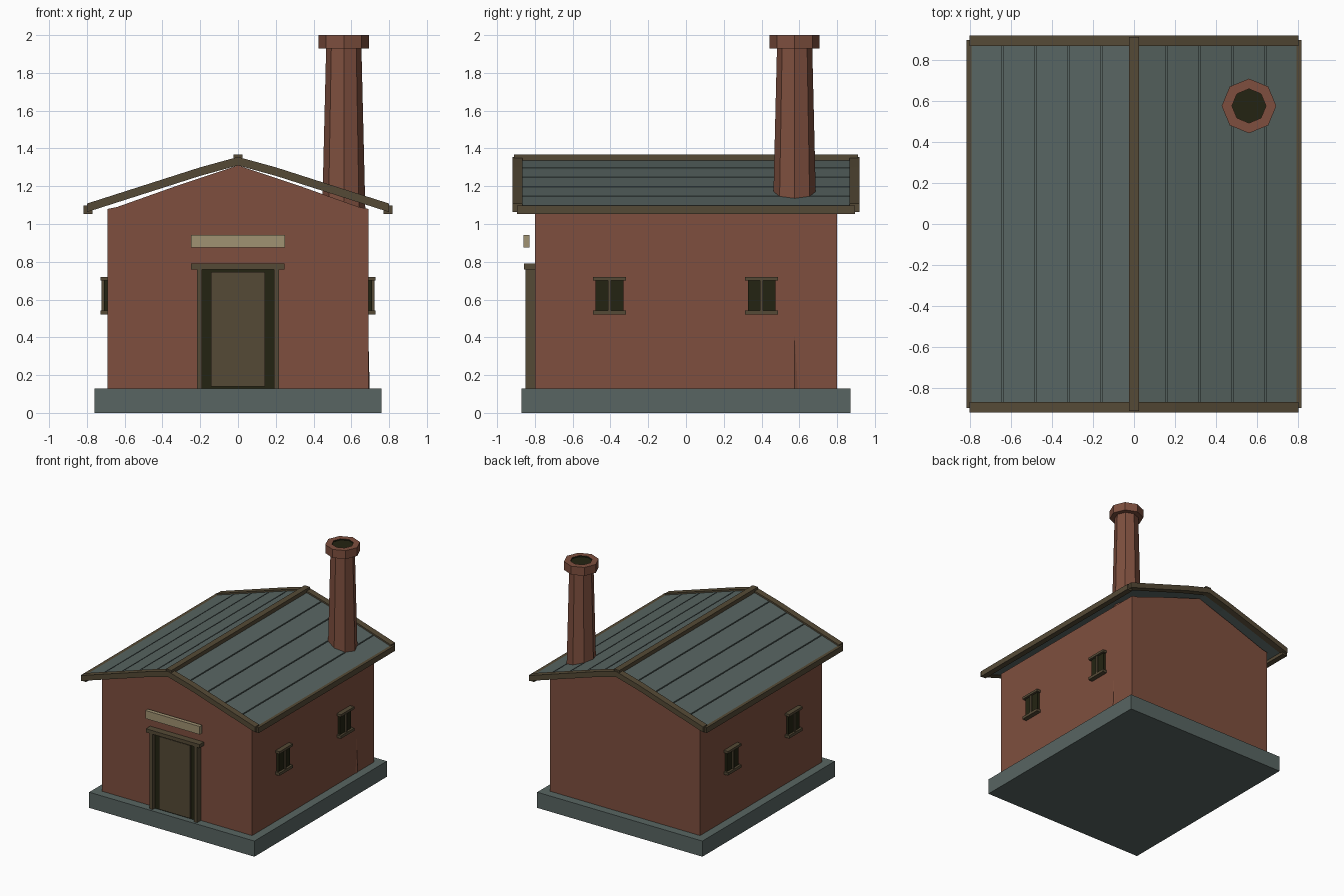
import bpy, bmesh, math

if "Cube" in bpy.data.objects:
    bpy.data.objects.remove(bpy.data.objects["Cube"])


def mat(name, r, g, b):
    lin = lambda c: (c / 255 / 12.92) if c < 11 else ((c / 255 + 0.055) / 1.055) ** 2.4
    m = bpy.data.materials.new(name)
    m.diffuse_color = (lin(r), lin(g), lin(b), 1)
    m.use_nodes = True
    m.node_tree.nodes["Principled BSDF"].inputs["Base Color"].default_value = m.diffuse_color
    return m


BRICK = mat("brick red", 126, 79, 62)
SLATE = mat("slate grey", 88, 101, 98)
WOOD = mat("dark wood", 85, 74, 54)
DARK = mat("near black", 36, 36, 18)
TAN = mat("pale tan", 160, 146, 114)


def finish(name, bm, *mats):
    bmesh.ops.recalc_face_normals(bm, faces=bm.faces)
    me = bpy.data.meshes.new(name)
    bm.to_mesh(me)
    bm.free()
    for m in mats:
        me.materials.append(m)
    ob = bpy.data.objects.new(name, me)
    bpy.context.collection.objects.link(ob)
    return ob


def prism(name, pts, y0, y1, m):
    """Extrude an (x, z) outline along y."""
    bm = bmesh.new()
    f = bm.faces.new([bm.verts.new((x, y0, z)) for x, z in pts])
    r = bmesh.ops.extrude_face_region(bm, geom=[f])
    vs = [v for v in r["geom"] if isinstance(v, bmesh.types.BMVert)]
    bmesh.ops.translate(bm, vec=(0, y1 - y0, 0), verts=vs)
    return finish(name, bm, m)


def box(name, x0, x1, y0, y1, z0, z1, m):
    return prism(name, [(x0, z0), (x1, z0), (x1, z1), (x0, z1)], y0, y1, m)


def cone(name, r0, r1, z0, z1, m, *more):
    bm = bmesh.new()
    bmesh.ops.create_cone(bm, cap_ends=True, segments=8, radius1=r0, radius2=r1, depth=z1 - z0)
    bmesh.ops.translate(bm, vec=(0.56, 0.575, (z0 + z1) / 2), verts=bm.verts)
    if more:  # dark flue opening inset in the top face
        top = max(bm.faces, key=lambda f: f.calc_center_median().z)
        bmesh.ops.inset_region(bm, faces=[top], thickness=0.05)
        top.material_index = 1
        for f in bmesh.ops.extrude_discrete_faces(bm, faces=[top])["faces"]:
            f.material_index = 1
            bmesh.ops.translate(bm, vec=(0, 0, -0.01), verts=f.verts)
    return finish(name, bm, m, *more)


# Plinth and walls with gable ends
box("plinth", -0.76, 0.76, -0.87, 0.87, 0, 0.13, SLATE)
half = [(0.69, 0.13), (0.69, 1.08), (0.64, 1.09), (0.33, 1.2)]
prism("walls", half + [(0, 1.31)] + [(-x, z) for x, z in reversed(half)], -0.8, 0.8, BRICK)


# Roof with a slight bend at x = 0.2
def roof_z(x):
    x = abs(x)
    return 1.35 - 0.275 * x if x < 0.2 else 1.295 - 0.32 * (x - 0.2)


def roof_strip(name, xs, top, bottom, y0, y1, m):
    pts = [(x, roof_z(x) + top) for x in xs] + [(x, roof_z(x) + bottom) for x in reversed(xs)]
    return prism(name, pts, y0, y1, m)


seams = [0.0, 0.16, 0.32, 0.48, 0.64, 0.8]
for s, side in ((-1, "left"), (1, "right")):
    roof_strip(f"roof_sheet_{side}", [0, s * 0.2, s * 0.8], -0.02, -0.035, -0.88, 0.88, SLATE)
    for i in range(5):
        a, b = seams[i] + 0.004, seams[i + 1] - 0.004
        xs = [a, 0.2, b] if a < 0.2 < b else [a, b]
        roof_strip(f"roof_panel_{side}_{i}", [s * x for x in xs], -0.008, -0.022, -0.88, 0.88, SLATE)
    # Rake boards and eave board
    for y, end in ((-0.8925, "front"), (0.8925, "back")):
        roof_strip(f"rake_{end}_{side}", [0, s * 0.2, s * 0.8], 0.005, -0.04, y - 0.0265, y + 0.0265, WOOD)
    x0, x1 = sorted((s * 0.77, s * 0.817))
    box(f"eave_board_{side}", x0, x1, -0.895, 0.895, 1.052, 1.098, WOOD)

    # Side windows
    def wbox(name, d, y0, y1, z0, z1, m):
        lo, hi = sorted((s * 0.68, s * d))
        box(f"window_{side}_{name}", lo, hi, y0, y1, z0, z1, m)
    for yc in (-0.405, 0.4):
        wbox("glass", 0.71, yc - 0.073, yc + 0.073, 0.53, 0.71, DARK)
        wbox("mullion", 0.722, yc - 0.008, yc + 0.008, 0.53, 0.71, WOOD)
        wbox("head", 0.728, yc - 0.088, yc + 0.088, 0.7, 0.72, WOOD)
        wbox("sill", 0.728, yc - 0.088, yc + 0.088, 0.52, 0.543, WOOD)
    # Door posts
    x0, x1 = sorted((s * 0.19, s * 0.218))
    box(f"door_post_{side}", x0, x1, -0.85, -0.79, 0.13, 0.77, WOOD)
box("ridge_cap", -0.025, 0.025, -0.91, 0.91, 1.32, 1.367, WOOD)

# Doorway
box("door_recess", -0.195, 0.195, -0.82, -0.79, 0.13, 0.765, DARK)
box("door_panel", -0.143, 0.143, -0.835, -0.79, 0.14, 0.745, WOOD)
box("door_lintel", -0.248, 0.246, -0.857, -0.79, 0.76, 0.79, WOOD)
box("sign_board", -0.25, 0.25, -0.86, -0.828, 0.875, 0.942, TAN)

# Chimney
cone("chimney_shaft", 0.14, 0.093, 0.002, 1.95, BRICK)
cone("chimney_cap", 0.133, 0.133, 1.93, 2.0, BRICK, DARK)
